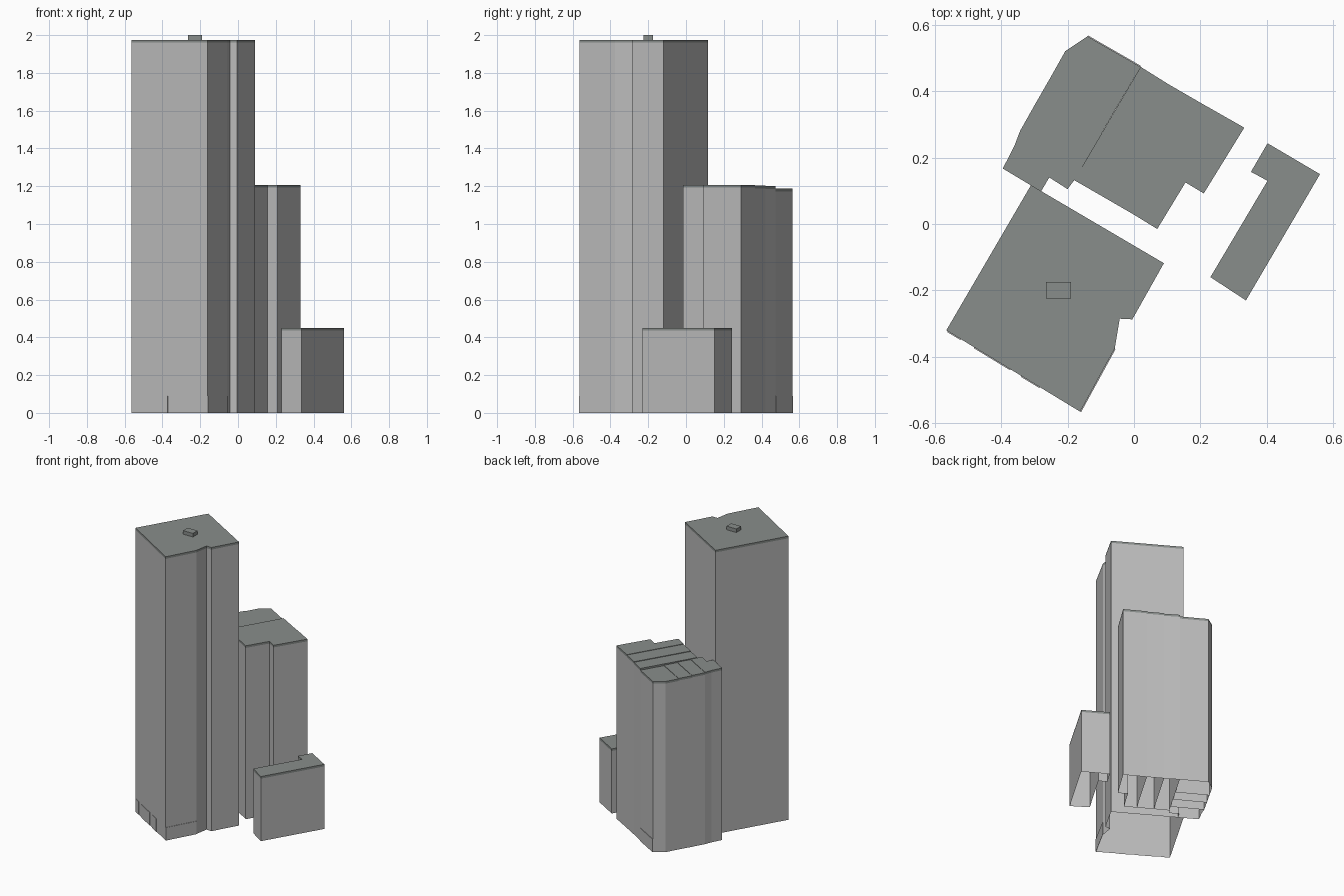
import bpy
import bmesh
from mathutils import Vector

cube = bpy.data.objects.get("Cube")
if cube:
    bpy.data.objects.remove(cube)


def material(name, rgb):
    m = bpy.data.materials.new(name)
    m.use_nodes = True
    m.diffuse_color = (*rgb, 1)
    m.node_tree.nodes["Principled BSDF"].inputs["Base Color"].default_value = (*rgb, 1)
    return m


WALL = material("light_grey_wall", (0.5, 0.5, 0.5))
ROOF = material("green_grey_roof", (0.25, 0.27, 0.26))
RIM = 0.015  # height of the roof-coloured edge band


def block(name, plan, top, base=0.0, rim=RIM):
    """Prism on a counter-clockwise plan, open below, with a roof-coloured band and lid."""
    bm = bmesh.new()
    levels = [base, top - rim, top] if rim else [base, top]
    rings = [[bm.verts.new((x, y, z)) for x, y in plan] for z in levels]
    n = len(plan)
    for k in range(len(rings) - 1):
        lo, hi = rings[k], rings[k + 1]
        for i in range(n):
            j = (i + 1) % n
            face = bm.faces.new((lo[i], lo[j], hi[j], hi[i]))
            face.material_index = 1 if k == 1 or not rim else 0
    bm.faces.new(rings[-1]).material_index = 1
    mesh = bpy.data.meshes.new(name)
    bm.to_mesh(mesh)
    bm.free()
    for m in (WALL, ROOF):
        mesh.materials.append(m)
    obj = bpy.data.objects.new(name, mesh)
    bpy.context.collection.objects.link(obj)
    return obj


def street_panel(name, a, b, start=0.0, end=1.0, height=0.09, depth=0.003):
    """Thin wall-coloured plate at the foot of the wall running from a to b."""
    a, b = Vector(a), Vector(b)
    p, q = a.lerp(b, start), a.lerp(b, end)
    d = (b - a).normalized()
    out = Vector((d.y, -d.x)) * depth
    obj = block(name, [p, p + out, q + out, q], height, rim=0)
    for f in obj.data.polygons:
        f.material_index = 0


# Tall tower with a notched side
tower = [(-.565, -.32), (-.162, -.565), (-.058, -.375), (-.043, -.285),
         (-.005, -.287), (.09, -.118), (-.31, .117)]
block("tower", tower, 1.975)

# Plant room on the tower roof
block("roof_plant_room", [(-.265, -.225), (-.19, -.225), (-.19, -.175), (-.265, -.175)],
      2.0, base=1.975, rim=0)

# Low L-shaped annex
block("annex", [(.23, -.16), (.337, -.23), (.56, .15), (.402, .243),
                (.352, .157), (.402, .13)], 0.45)

# Middle block: long strips stepping up towards +x
back = [(.02, .473), (.105, .42), (.2, .365), (.332, .29)]
front = [(-.18, .132), (-.095, .083), (0, .028)]
for i, top in enumerate((1.2, 1.204)):
    block(f"middle_strip_{i + 1}", [front[i], front[i + 1], back[i + 1], back[i]], top)
block("middle_east_wing", [front[2], (.07, -.015), (.155, .125), (.21, .092),
                           back[3], back[2]], 1.207)

# Middle block: west wing cut into four bays from south to north
west = [(-.343, .28), (-.298, .36), (-.252, .44)]
east = [(-.156, .173), (-.109, .253), (-.063, .333)]
block("west_bay_south", [front[0], east[0], west[0], (-.36, .235), (-.395, .167),
                         (-.28, .098), (-.255, .14), (-.2, .105)], 1.197)
for i in range(2):
    block(f"west_bay_middle_{i + 1}", [west[i], east[i], east[i + 1], west[i + 1]],
          1.194 - 0.003 * i)
block("west_bay_north", [west[2], east[2], back[0], (-.14, .565), (-.207, .52)], 1.188)

# Street-level panels
street_panel("tower_side_panel", tower[1], tower[2])
for i, (s, e) in enumerate(((.01, .11), (.21, .48), (.56, .7))):
    street_panel(f"tower_front_panel_{i + 1}", tower[0], tower[1], s, e)
street_panel("west_bay_back_panel", back[0], (-.14, .565))
